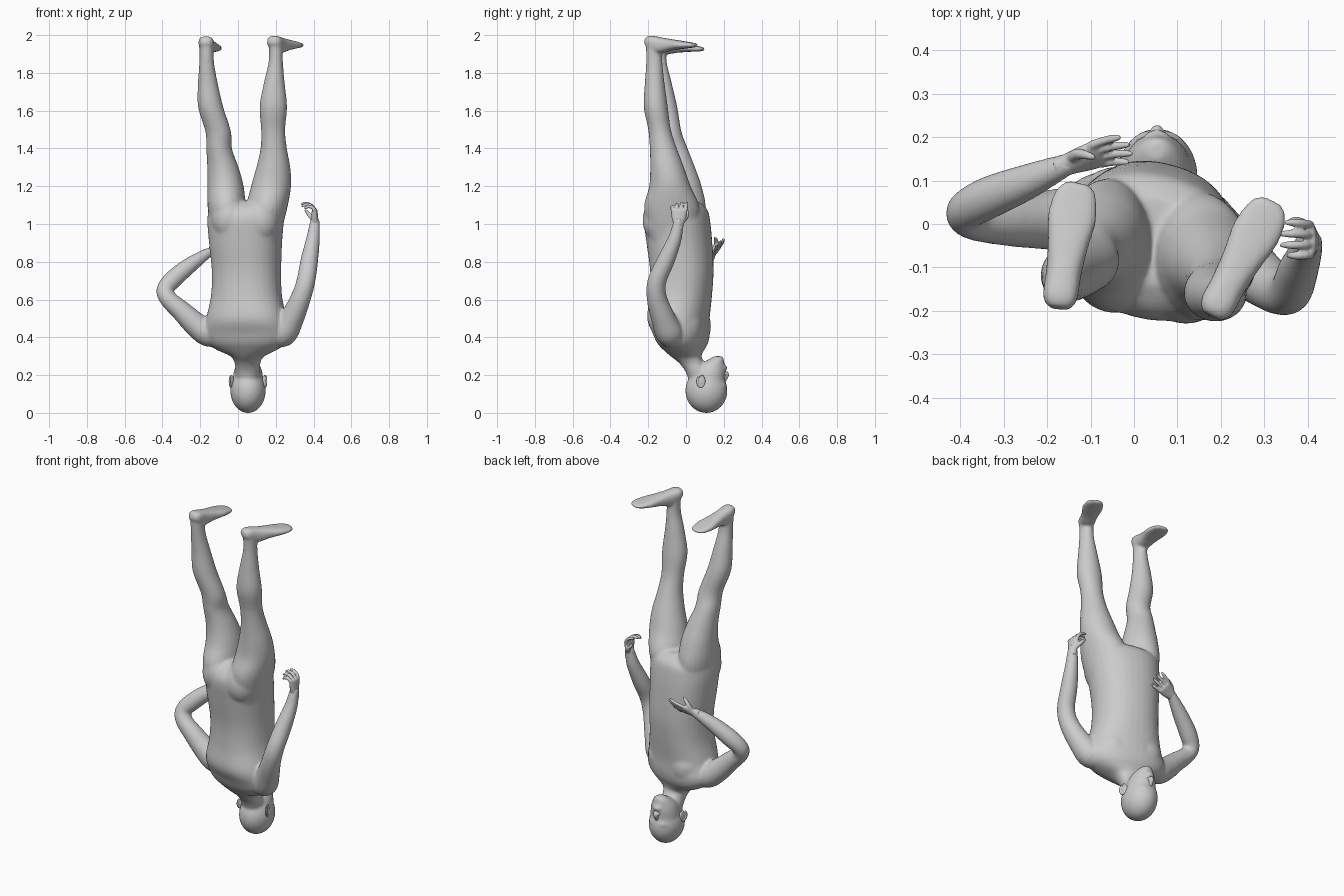
import bpy, bmesh, math
from mathutils import Vector, Matrix

Z = Vector((0, 0, 1))
YAW = Vector((math.cos(math.radians(-15)), math.sin(math.radians(-15)), 0))


def spline(rows, steps=5):
    """Catmull-Rom through rows of equal length."""
    out = []
    for i in range(len(rows) - 1):
        a, b = rows[max(i - 1, 0)], rows[i]
        c, d = rows[i + 1], rows[min(i + 2, len(rows) - 1)]
        for k in range(steps):
            t = k / steps
            out.append([0.5 * (2 * q + (r - p) * t + (2 * p - 5 * q + 4 * r - s) * t * t
                               + (3 * q - p - 3 * r + s) * t ** 3)
                        for p, q, r, s in zip(a, b, c, d)])
    return out + [list(rows[-1])]


def loft(bm, rows, side, normal=None, n=24, square=1.0):
    """Elliptical sections x, y, z, half width (along side), half depth."""
    pts = spline(rows)
    rings = []
    for i, (x, y, z, a, b) in enumerate(pts):
        p, q = pts[max(i - 1, 0)], pts[min(i + 1, len(pts) - 1)]
        t = normal or (Vector(q[:3]) - Vector(p[:3])).normalized()
        u = (Vector(side) - t * Vector(side).dot(t)).normalized()
        v = t.cross(u)
        ring = []
        for k in range(n):
            w = 2 * math.pi * k / n
            c, s = (math.copysign(abs(f) ** square, f) for f in (math.cos(w), math.sin(w)))
            ring.append(bm.verts.new(Vector((x, y, z)) + u * a * c + v * b * s))
        rings.append(ring)
    faces = [bm.faces.new(r) for r in (rings[0], rings[-1])]
    for r, s in zip(rings, rings[1:]):
        faces += [bm.faces.new((r[k], r[(k + 1) % n], s[(k + 1) % n], s[k])) for k in range(n)]
    bmesh.ops.recalc_face_normals(bm, faces=faces)


def tube(bm, rows, side=(0, 1, 0.1), n=16):
    loft(bm, [(*r, r[3]) for r in rows], side, None, n)


def blob(bm, c, r, yaw=0.0):
    m = Matrix.Translation(c) @ Matrix.Rotation(yaw, 4, 'Z') @ Matrix.Diagonal((*r, 1))
    bmesh.ops.create_uvsphere(bm, u_segments=24, v_segments=16, radius=1, matrix=m)


def finish(bm, name, voxel, smooth):
    me = bpy.data.meshes.new(name)
    bm.to_mesh(me)
    bm.free()
    ob = bpy.data.objects.new(name, me)
    bpy.context.collection.objects.link(ob)
    m = ob.modifiers.new("Merge", 'REMESH')
    m.mode, m.voxel_size, m.use_smooth_shade = 'VOXEL', voxel, True
    s = ob.modifiers.new("Soften", 'SMOOTH')
    s.factor, s.iterations = 0.5, smooth
    return ob


# torso and neck, hips up and shoulders down
body = bmesh.new()
loft(body, [(.045, -.04, 1.12, .12, .1), (.042, -.045, 1.08, .19, .15), (.04, -.048, 1.02, .202, .17),
            (.04, -.035, .9, .193, .17), (.045, -.022, .75, .183, .164), (.045, -.027, .62, .188, .16),
            (.045, -.04, .5, .215, .158), (.045, -.025, .42, .23, .14), (.045, -.018, .37, .212, .124),
            (.047, -.012, .335, .165, .102), (.05, -.0, .3, .09, .08), (.05, .03, .265, .068, .067),
            (.052, .06, .22, .065, .063), (.052, .08, .16, .06, .06)],
     YAW, Z, 36, .9)
blob(body, (-.045, -.1, 1.03), (.1, .105, .125))   # buttocks
blob(body, (.12, -.13, 1.02), (.1, .1, .125))
blob(body, (-.03, .032, .46), (.11, .1, .12), -.26)      # chest
blob(body, (.135, -.012, .46), (.11, .1, .12), -.26)

# legs
loft(body, [(-.05, -.045, .92, .08, .12), (-.06, -.045, 1.08, .1, .15), (-.066, -.035, 1.2, .096, .118),
            (-.08, -.045, 1.3, .083, .093), (-.1, -.068, 1.4, .068, .077), (-.105, -.09, 1.49, .068, .066),
            (-.145, -.112, 1.62, .067, .066), (-.16, -.128, 1.75, .052, .052),
            (-.166, -.145, 1.86, .039, .043), (-.167, -.15, 1.96, .038, .044)], (1, 0, 0), Z)
loft(body, [(.14, -.07, .92, .08, .12), (.152, -.075, 1.08, .108, .148), (.175, -.085, 1.2, .106, .11),
            (.187, -.1, 1.3, .09, .09), (.189, -.12, 1.4, .07, .072), (.186, -.14, 1.5, .064, .06),
            (.187, -.16, 1.62, .073, .064), (.192, -.166, 1.75, .055, .052),
            (.2, -.168, 1.86, .038, .043), (.2, -.17, 1.96, .038, .043)], (1, 0, 0), Z)


# feet, soles up
def foot(heel, toe, drop):
    h, t = Vector(heel), Vector(toe)
    d = (t - h).normalized()
    rows = []
    for f, w, k in ((0, .024, .018), (.08, .04, .032), (.28, .041, .042), (.5, .047, .031),
                    (.72, .057, .021), (.92, .048, .013), (1, .024, .008)):
        p = h.lerp(t, f)
        rows.append((p.x, p.y, 2.002 - k - drop * f - (.012 if f == 0 else 0), w, k))
    loft(body, rows, (d.y, -d.x, 0), square=.75)


foot((-.174, -.194), (-.13, .097), .068)
foot((.178, -.212), (.32, .054), .046)

# arms
tube(body, [(-.08, .02, .42, .05), (-.15, .012, .42, .072), (-.22, .008, .465, .066), (-.3, .005, .54, .055),
            (-.37, .01, .605, .047), (-.386, .03, .655, .046), (-.335, .06, .715, .049),
            (-.25, .095, .785, .042), (-.17, .13, .84, .029), (-.14, .142, .851, .023)])
tube(body, [(.17, -.06, .42, .05), (.235, -.085, .42, .074), (.285, -.12, .5, .065), (.333, -.155, .61, .054),
            (.36, -.153, .7, .05), (.378, -.105, .81, .047), (.397, -.06, .92, .037),
            (.406, -.042, 1.0, .028), (.408, -.038, 1.03, .023)])

# head, upside down
blob(body, (.053, .108, .117), (.094, .112, .118))
loft(body, [(.053, .115, .1, .086, .097), (.053, .118, .17, .082, .09), (.053, .126, .22, .075, .083),
            (.053, .138, .255, .062, .066), (.053, .16, .283, .042, .041), (.053, .17, .3, .02, .024)],
     (1, 0, 0), Z)
blob(body, (.053, .195, .145), (.058, .022, .016))   # brow
blob(body, (.053, .203, .238), (.028, .016, .016))    # lips
finish(body, "body", .0075, 11)

# facial details
face = bmesh.new()
tube(face, [(.053, .195, .15, .008), (.053, .205, .18, .012), (.053, .213, .203, .015),
            (.053, .2, .216, .011)], (1, 0, 0))
for s in (-1, 1):
    blob(face, (.053 + s * .014, .203, .207), (.01, .012, .008))
    blob(face, (.053 + s * .034, .188, .168), (.017, .011, .01))
finish(face, "nose_and_eyelids", .004, 3)
ears = bmesh.new()
for s in (-1, 1):
    blob(ears, (.053 + s * .084, .085, .165), (.01, .02, .03), s * .4)
    rim = [(.053 + s * (.091 - .006 * math.cos(a)), .078 + .019 * math.cos(a), .168 - .03 * math.sin(a), .006)
           for a in (math.pi * k / 6 for k in range(-3, 9))]
    tube(ears, rim, (1, 0, 0), 8)
finish(ears, "ears", .004, 2)


# hands: wrist point, finger direction, breadth toward thumb, curl direction
def hand(name, wrist, d, b, curl, bend):
    bm = bmesh.new()
    w, d = Vector(wrist), Vector(d).normalized()
    b = (Vector(b) - d * Vector(b).dot(d)).normalized()
    c = d.cross(b)
    c = c if c.dot(Vector(curl)) > 0 else -c
    row = lambda p, *r: (*p, *r)
    loft(bm, [row(w - d * .03, .026, .024), row(w, .028, .022), row(w + d * .035, .038, .018),
              row(w + d * .07, .042, .015), row(w + d * .083, .036, .01)], b)
    for i, length in enumerate((.078, .09, .085, .066)):
        p = w + d * .07 + b * (.034 - .0225 * i)
        fan = (d + b * (.12 - .08 * i)).normalized()
        path = [row(p, .0108)]
        for k in range(1, 5):
            a = bend * (k / 4) * (.8 + .12 * i)
            p = p + (fan * math.cos(a) + c * math.sin(a)) * length / 4
            path.append(row(p, (.0108, .01, .0095, .009, .005)[k]))
        tube(bm, path, b, 12)
    tube(bm, [row(w + d * .012 + b * .015, .015), row(w + d * .035 + b * .036 + c * .015, .013),
              row(w + d * .058 + b * .044 + c * .034, .0105), row(w + d * .078 + b * .042 + c * .05, .006)],
         c, 12)
    finish(bm, name, .004, 2)


hand("left_hand", (-.15, .138, .848), (.16, .055, .04), (-.2, .45, .5), (.1, -1, .3), .4)
hand("right_hand", (.407, -.04, 1.0), (-.02, .04, 1), (0, 1, 0), (-1, 0, 0), 1.9)
